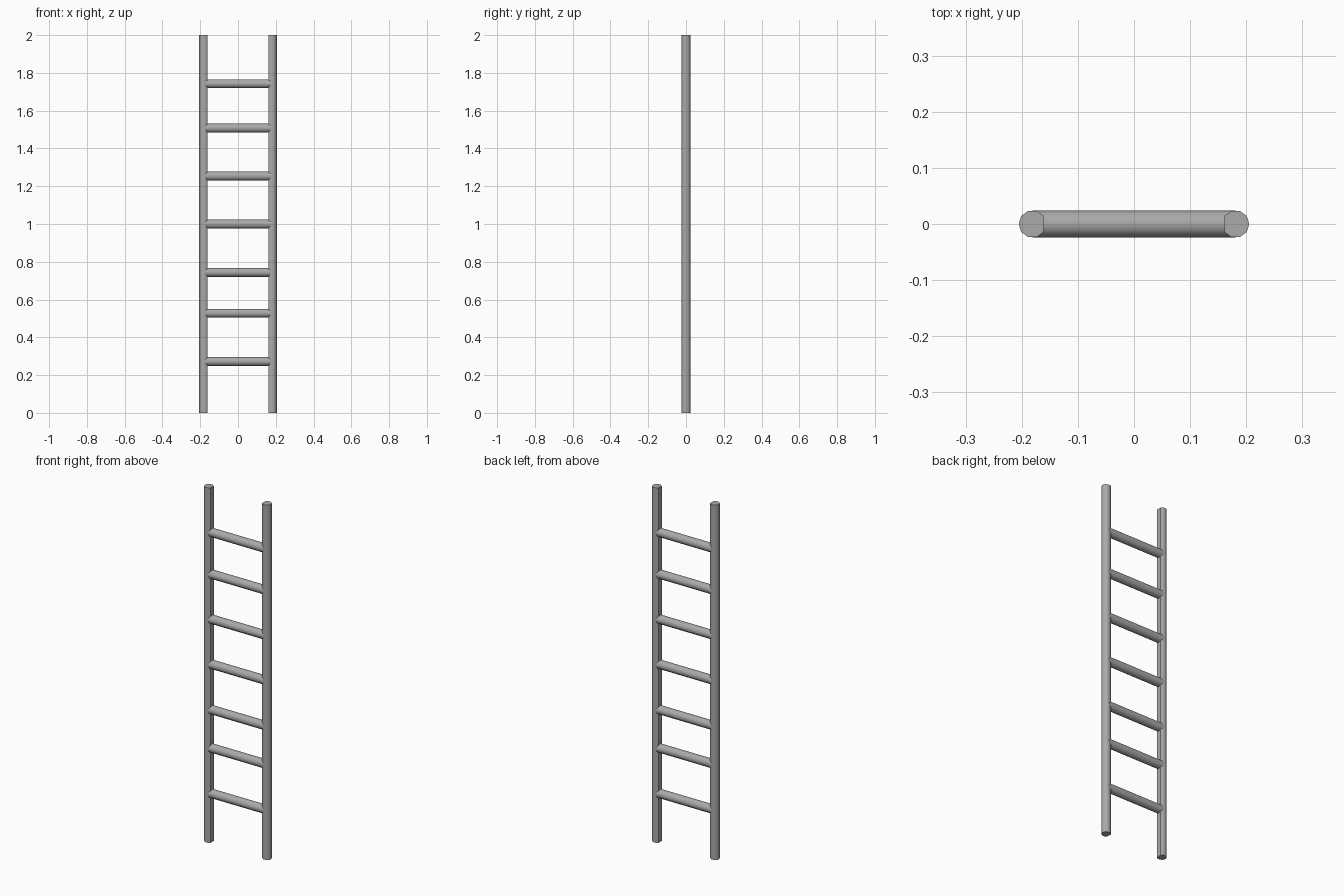
import bpy
import bmesh
from math import pi, cos, sin

if "Cube" in bpy.data.objects:
    bpy.data.objects.remove(bpy.data.objects["Cube"])

RADIUS = 0.0245
RAIL_X = 0.181
SIDES = 10

grey = bpy.data.materials.new("dark_grey")
grey.diffuse_color = (0.4, 0.4, 0.4, 1)
grey.use_nodes = True
grey.node_tree.nodes["Principled BSDF"].inputs["Base Color"].default_value = grey.diffuse_color


def finish(ob, name):
    ob.name = name
    ob.data.materials.append(grey)
    bpy.ops.object.select_all(action='DESELECT')
    ob.select_set(True)
    bpy.context.view_layer.objects.active = ob
    bpy.ops.object.shade_smooth_by_angle(angle=pi / 4)


def rail(name, side):
    # Ten-sided profile whose innermost corner is cut flat
    bm = bmesh.new()
    angles = [2 * pi * i / SIDES for i in range(SIDES) if i != SIDES // 2]
    ring = [bm.verts.new((side * (RAIL_X + RADIUS * cos(a)), RADIUS * sin(a), 0))
            for a in angles]
    face = bm.faces.new(ring)
    top = bmesh.ops.extrude_face_region(bm, geom=[face], use_keep_orig=True)["geom"]
    bmesh.ops.translate(bm, vec=(0, 0, 2),
                        verts=[g for g in top if isinstance(g, bmesh.types.BMVert)])
    bmesh.ops.recalc_face_normals(bm, faces=bm.faces)
    mesh = bpy.data.meshes.new(name)
    bm.to_mesh(mesh)
    bm.free()
    ob = bpy.data.objects.new(name, mesh)
    bpy.context.collection.objects.link(ob)
    finish(ob, name)


# Upright rails
rail("left_rail", -1)
rail("right_rail", 1)

# Rungs, ending inside the rails
for i, z in enumerate((0.272, 0.528, 0.744, 1.0, 1.254, 1.508, 1.743)):
    bpy.ops.mesh.primitive_cylinder_add(vertices=SIDES, radius=RADIUS, depth=2 * RAIL_X,
                                        location=(0, 0, z), rotation=(0, pi / 2, 0))
    finish(bpy.context.object, f"rung_{i + 1}")
